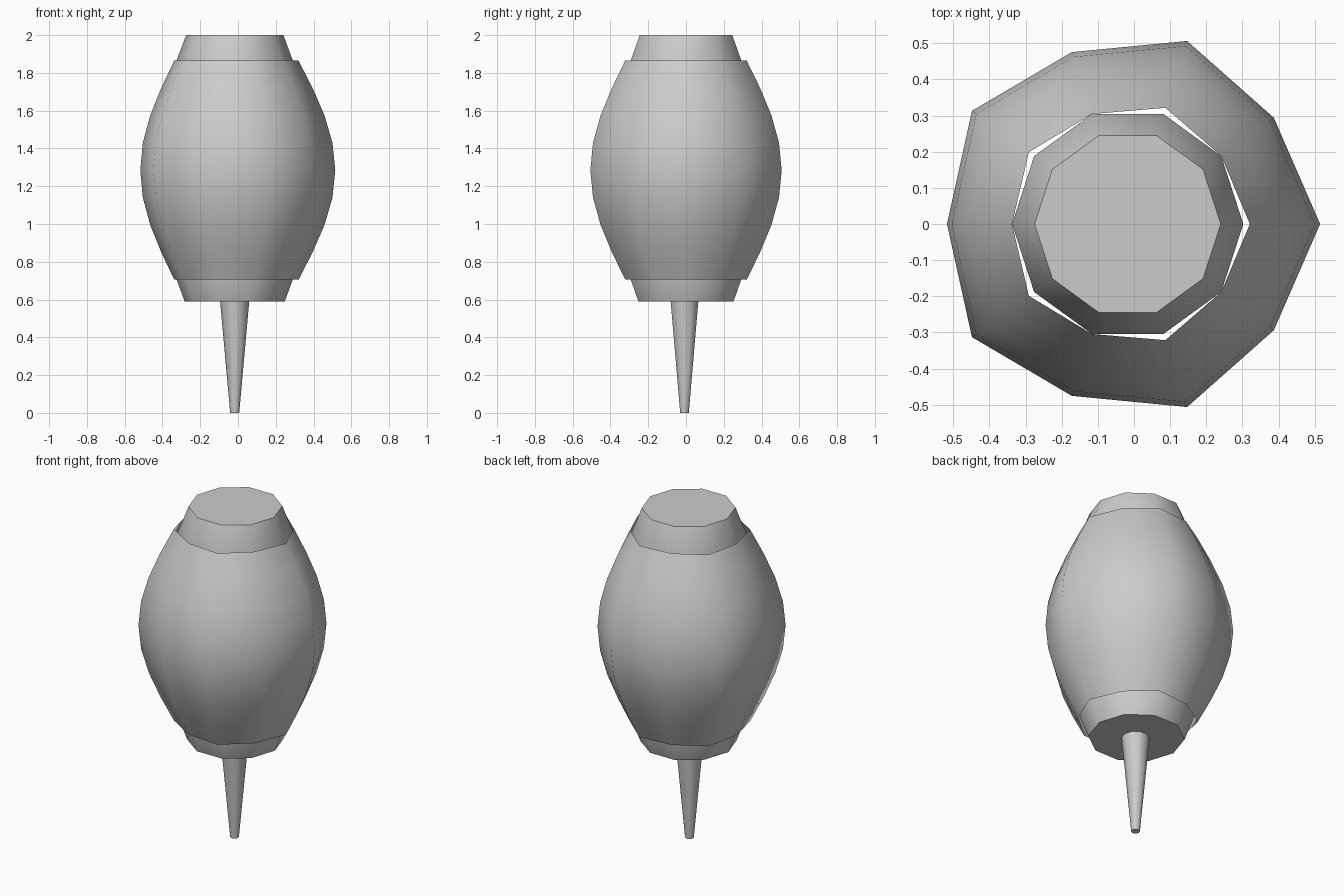
import bpy, bmesh, math

if "Cube" in bpy.data.objects:
    bpy.data.objects.remove(bpy.data.objects["Cube"])

SIDES = 10
CX = -0.0175


def lathe(name, profile, cap, cy=0.0, angle=50):
    """Ten-sided lathe; profile rows are (z, radius of even columns, radius of odd columns)."""
    bm = bmesh.new()
    rings = []
    for z, r_even, r_odd in profile:
        ring = []
        for i in range(SIDES):
            a = 2 * math.pi * i / SIDES
            r = r_odd if i % 2 else r_even
            ring.append(bm.verts.new((CX + r * math.cos(a), cy + r * math.sin(a), z)))
        rings.append(ring)
    for lo, hi in zip(rings, rings[1:]):
        for i in range(SIDES):
            j = (i + 1) % SIDES
            bm.faces.new((lo[i], lo[j], hi[j], hi[i]))
    if cap:
        bm.faces.new(rings[0][::-1])
        bm.faces.new(rings[-1])
    mesh = bpy.data.meshes.new(name)
    bm.to_mesh(mesh)
    bm.free()
    obj = bpy.data.objects.new(name, mesh)
    bpy.context.collection.objects.link(obj)
    bpy.ops.object.select_all(action='DESELECT')
    obj.select_set(True)
    bpy.context.view_layer.objects.active = obj
    bpy.ops.object.shade_smooth_by_angle(angle=math.radians(angle))
    return obj


# Bulging outer shell, open at both ends, with alternating ribs
shell = []
for k in range(9):
    bulge = math.sin(math.pi * k / 8)
    shell.append((0.705 + 0.145 * k, 0.338 + 0.1945 * bulge, 0.32 + 0.18 * bulge))
lathe("bulb_shell", shell, cap=False, angle=65)

# Inner core whose tapered ends stick out above and below the shell
core = [(0.59, 0.265), (0.74, 0.32), (1.833, 0.32), (2.0, 0.2575)]
lathe("core", [(z, r, r) for z, r in core], cap=True)

# Tapered nozzle
nozzle = [(0.0, 0.024), (0.59, 0.077)]
lathe("nozzle", [(z, r, r) for z, r in nozzle], cap=True, cy=-0.008)
